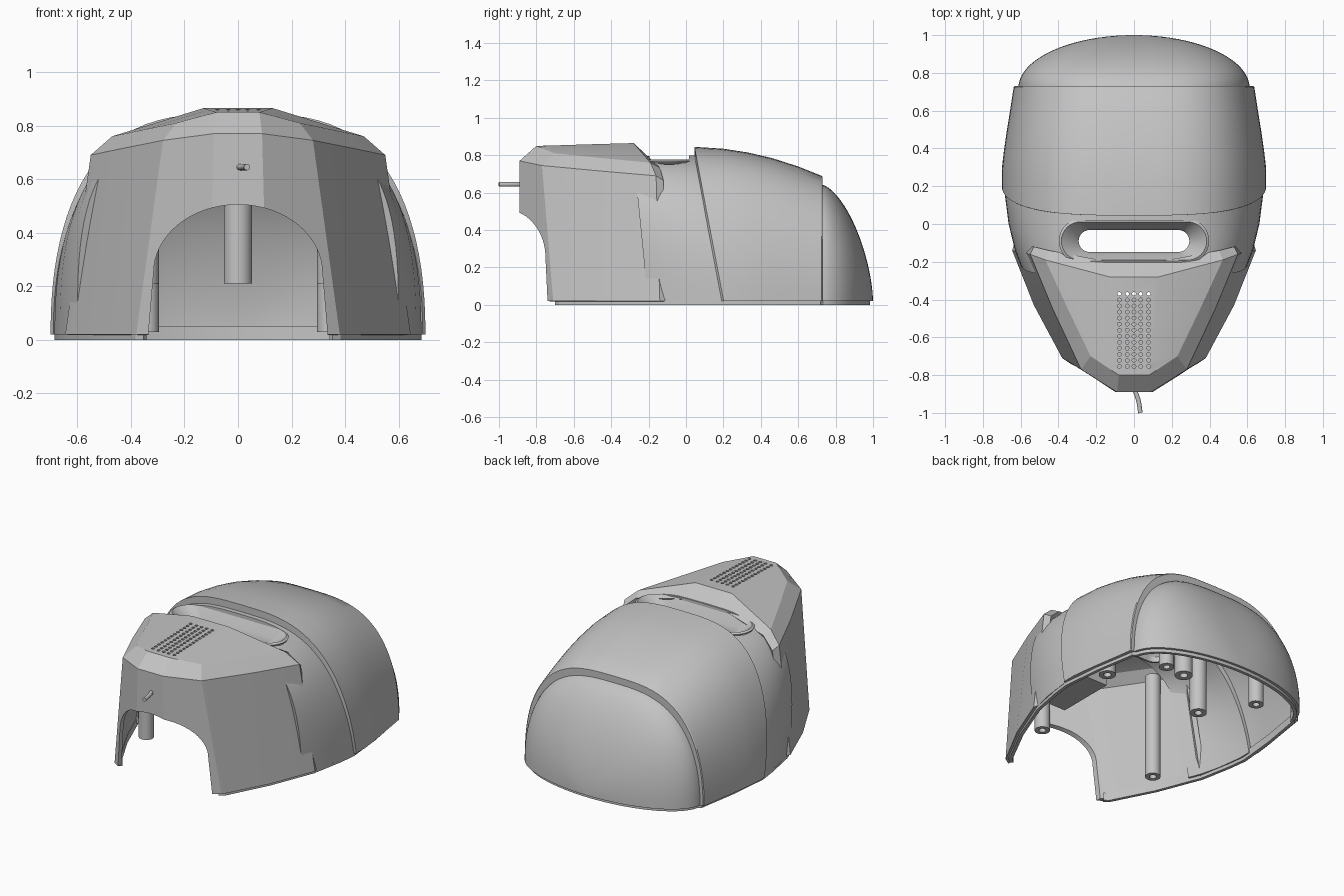
import bpy, bmesh, math
from mathutils import Vector

if "Cube" in bpy.data.objects:
    bpy.data.objects.remove(bpy.data.objects["Cube"])

grey = bpy.data.materials.new("shell grey")
grey.use_nodes = True
grey.diffuse_color = (0.55, 0.55, 0.55, 1)
grey.node_tree.nodes["Principled BSDF"].inputs["Base Color"].default_value = (0.55, 0.55, 0.55, 1)


def make(name, bm, helper=False):
    mesh = bpy.data.meshes.new(name)
    bm.to_mesh(mesh)
    bm.free()
    ob = bpy.data.objects.new(name, mesh)
    bpy.context.collection.objects.link(ob)
    mesh.materials.append(grey)
    if helper:
        ob.hide_render = True
        ob.hide_set(True)
    return ob


def finish(ob, thickness=0, cutters=(), angle=25):
    """Thicken inward, cut openings, apply, then smooth by angle."""
    if thickness:
        mod = ob.modifiers.new("wall", 'SOLIDIFY')
        mod.thickness, mod.offset, mod.use_even_offset = thickness, -1, True
    for cutter in cutters:
        mod = ob.modifiers.new("opening", 'BOOLEAN')
        mod.operation, mod.solver, mod.object = 'DIFFERENCE', 'EXACT', cutter
    bpy.ops.object.select_all(action='DESELECT')
    ob.select_set(True)
    bpy.context.view_layer.objects.active = ob
    bpy.ops.object.convert(target='MESH')
    bpy.ops.object.shade_smooth_by_angle(angle=math.radians(angle))
    return ob


def grid(rows, closed=False):
    """Skin of quads through equal rows of points."""
    bm = bmesh.new()
    vs = [[bm.verts.new(p) for p in row] for row in rows]
    n = len(rows[0])
    for a, b in zip(vs, vs[1:]):
        for j in range(n if closed else n - 1):
            k = (j + 1) % n
            bm.faces.new((a[j], b[j], b[k], a[k]))
    bmesh.ops.remove_doubles(bm, verts=bm.verts, dist=0.0005)
    return bm


BASE = 0.02


def arch(y, w, h, m, n, shear, steps=48):
    """Squared-off arch section; shear moves its foot backward."""
    pts = []
    for i in range(steps + 1):
        a = math.pi * i / steps
        c, s = math.cos(a), max(math.sin(a), 0)
        x = math.copysign(w * abs(c) ** (2 / m), c)
        z = BASE + (h - BASE) * s ** (2 / n)
        pts.append((x, y + shear * (h - z), z))
    return pts


# Cutters: mouth arch, vent holes, visor opening
def prism(name, outline, lift):
    bm = bmesh.new()
    face = bm.faces.new([bm.verts.new(p) for p in outline])
    out = bmesh.ops.extrude_face_region(bm, geom=[face])
    bmesh.ops.translate(bm, vec=lift, verts=[v for v in out["geom"] if isinstance(v, bmesh.types.BMVert)])
    bmesh.ops.recalc_face_normals(bm, faces=bm.faces)
    return make(name, bm, helper=True)


curve = [(0.315 * math.cos(math.pi * i / 32), 0.25 + 0.255 * math.sin(math.pi * i / 32)) for i in range(33)]
outline = [(0.345, -0.1)] + curve + [(-0.345, -0.1)]
mouth_cutter = prism("mouth_cutter", [(x, -1.1, z) for x, z in outline], (0, 0.6, 0))


def stadium(hx, hy, z, steps=16):
    pts = []
    for side, start in ((1, -math.pi / 2), (-1, math.pi / 2)):
        for i in range(steps + 1):
            a = start + math.pi * i / steps
            pts.append((side * (hx - hy) + hy * math.cos(a), -0.09 + hy * math.sin(a), z))
    return pts


visor_cutter = prism("visor_cutter", stadium(0.385, 0.105, 0.4), (0, 0, 0.7))

bm = bmesh.new()
for row in range(13):
    for x in (-0.077, -0.036, 0, 0.036, 0.077):
        made = bmesh.ops.create_cone(bm, cap_ends=True, segments=10, radius1=0.01, radius2=0.01, depth=0.2)
        bmesh.ops.translate(bm, vec=(x, -0.37 - 0.032 * row, 0.86), verts=made["verts"])
vent_cutter = make("vent_cutter", bm, helper=True)

# Faceted jaw: columns run from nose to cheek to rear lip, rows from foot to ridge
half = [
    [(0.11, -0.89, BASE), (0.09, -0.89, 0.77), (0.08, -0.8, 0.85), (0.08, -0.8, 0.85)],
    [(0.38, -0.71, BASE), (0.28, -0.77, 0.745), (0.23, -0.70, 0.81), (0.087, -0.72, 0.852)],
    [(0.53, -0.43, BASE), (0.43, -0.45, 0.715), (0.35, -0.45, 0.785), (0.11, -0.5, 0.859)],
    [(0.645, -0.14, BASE), (0.55, -0.16, 0.69), (0.47, -0.19, 0.76), (0.13, -0.28, 0.865)],
    [(0.635, -0.11, BASE), (0.53, -0.12, 0.665), (0.45, -0.14, 0.735), (0.13, -0.2, 0.79)],
]
bm = grid([col + [(-x, y, z) for x, y, z in reversed(col)] for col in half])
nose = [v for v in bm.verts if v.co.y < -0.79]
# Close the nose between the two front columns
nose.sort(key=lambda v: v.co.z)
for low, high in ((nose[0:2], nose[2:4]), (nose[2:4], nose[4:6])):
    l, r = sorted(low, key=lambda v: v.co.x), sorted(high, key=lambda v: v.co.x)
    bm.faces.new((l[0], l[1], r[1], r[0]))
# Drop the wall strip closing the ridge duplicate at the foot, keep outward normals
bmesh.ops.recalc_face_normals(bm, faces=bm.faces)
top = max(bm.faces, key=lambda f: f.calc_center_median().z)
if top.normal.z < 0:
    bmesh.ops.reverse_faces(bm, faces=bm.faces)
finish(make("jaw_shell", bm), 0.03, (mouth_cutter, vent_cutter), 18)

# Visor band between jaw and crown
bands = [(-0.28, 0.60, 0.79, 3.7, 3.2, 0.1), (-0.2, 0.632, 0.795, 3.6, 3.0, 0.1),
         (-0.08, 0.665, 0.80, 3.4, 2.6, 0.12), (0.03, 0.685, 0.80, 3.2, 2.3, 0.18),
         (0.12, 0.685, 0.80, 3.1, 2.2, 0.18)]
finish(make("visor_band", grid([arch(*b) for b in bands])), 0.03, (visor_cutter,))

# Sloped funnel around the see-through slot
rings = [stadium(0.392, 0.112, 0.758), stadium(0.385, 0.105, 0.762),
         stadium(0.33, 0.083, 0.72), stadium(0.305, 0.07, 0.69), stadium(0.305, 0.07, 0.66)]
finish(make("visor_funnel", grid(rings, closed=True)), 0.012)

# Crown plate with a stepped rear wall
crown = [(0.045, 0.69, 0.79, 3.2, 2.2, 0.19), (0.045, 0.70, 0.845, 3.2, 2.2, 0.19),
         (0.2, 0.70, 0.835, 3.2, 2.2, 0.11), (0.33, 0.69, 0.815, 3.2, 2.2, 0.06),
         (0.46, 0.675, 0.785, 3.2, 2.2, 0.03), (0.6, 0.655, 0.74, 3.2, 2.2, 0.01),
         (0.725, 0.637, 0.69, 3.2, 2.2, 0), (0.73, 0.632, 0.685, 3.2, 2.2, 0),
         (0.73, 0.60, 0.63, 3.2, 2.2, 0)]
finish(make("crown_shell", grid([arch(*c) for c in crown])), 0.025)

# Rear dome
dome = []
for i in range(21):
    t = math.sin(math.pi / 2 * min(i / 20, 0.995))
    dome.append(arch(0.72 + 0.28 * t, 0.612 * math.sqrt(1 - t * t),
                     BASE + 0.625 * (1 - t ** 1.6) ** 0.62, 3, 2.2, 0))
finish(make("rear_dome", grid(dome)), 0.02, angle=40)

# Inset lip under the rim
side = [(0.36, -0.71), (0.39, -0.69), (0.53, -0.42), (0.645, -0.13), (0.685, 0.08),
        (0.70, 0.2), (0.675, 0.46), (0.63, 0.73)]
back = [(0.612 * math.cos(a), 0.72 + 0.28 * math.sin(a)) for a in [math.pi / 2 * i / 16 for i in range(1, 17)]]
path = side + back
path += [(-x, y) for x, y in reversed(path[:-1])]
path = [(x * 0.98, y * 0.985) for x, y in path]
lip = grid([[(x, y, 0.05) for x, y in path], [(x, y, 0) for x, y in path]])
bmesh.ops.reverse_faces(lip, faces=[f for f in lip.faces if f.normal.dot(f.calc_center_median()) < 0])
lip.normal_update()
if sum(f.normal.dot(f.calc_center_median()) for f in lip.faces) < 0:
    bmesh.ops.reverse_faces(lip, faces=lip.faces)
finish(make("rim_lip", lip), 0.02)


# Hollow screw posts hanging from the inside of the shell
def post(name, x, y, low, high, radius):
    profile = [(radius, high), (radius, low), (radius * 0.45, low), (radius * 0.45, low + 0.08), (0.001, low + 0.08)]
    rows = [[(x + r * math.cos(math.tau * k / 24), y + r * math.sin(math.tau * k / 24), z) for k in range(24)]
            for r, z in profile]
    bm = grid(rows, closed=True)
    bmesh.ops.recalc_face_normals(bm, faces=bm.faces)
    finish(make(name, bm))


post("centre_post", 0, 0.45, 0.21, 0.77, 0.053)
for tag, s in (("left", 1), ("right", -1)):
    post(tag + "_front_post", s * 0.42, -0.33, 0.03, 0.70, 0.045)
    post(tag + "_middle_post", s * 0.345, 0.17, 0.21, 0.74, 0.05)
    post(tag + "_rear_post", s * 0.34, 0.70, 0.03, 0.57, 0.045)

# Speaker box behind the vents
bm = bmesh.new()
bmesh.ops.create_cube(bm, size=1)
bmesh.ops.scale(bm, vec=(0.24, 0.38, 0.24), verts=bm.verts)
bmesh.ops.translate(bm, vec=(0, -0.58, 0.68), verts=bm.verts)
finish(make("speaker_box", bm))

# Short bent cable at the nose
cable = bpy.data.curves.new("nose_cable", 'CURVE')
cable.dimensions, cable.bevel_depth, cable.use_fill_caps = '3D', 0.012, True
spline = cable.splines.new('BEZIER')
spline.bezier_points.add(2)
for p, co in zip(spline.bezier_points, ((0, -0.87, 0.645), (0.022, -0.93, 0.645), (0.034, -1.0, 0.645))):
    p.co = Vector(co)
    p.handle_left_type = p.handle_right_type = 'AUTO'
ob = bpy.data.objects.new("nose_cable", cable)
bpy.context.collection.objects.link(ob)
cable.materials.append(grey)
finish(ob)
